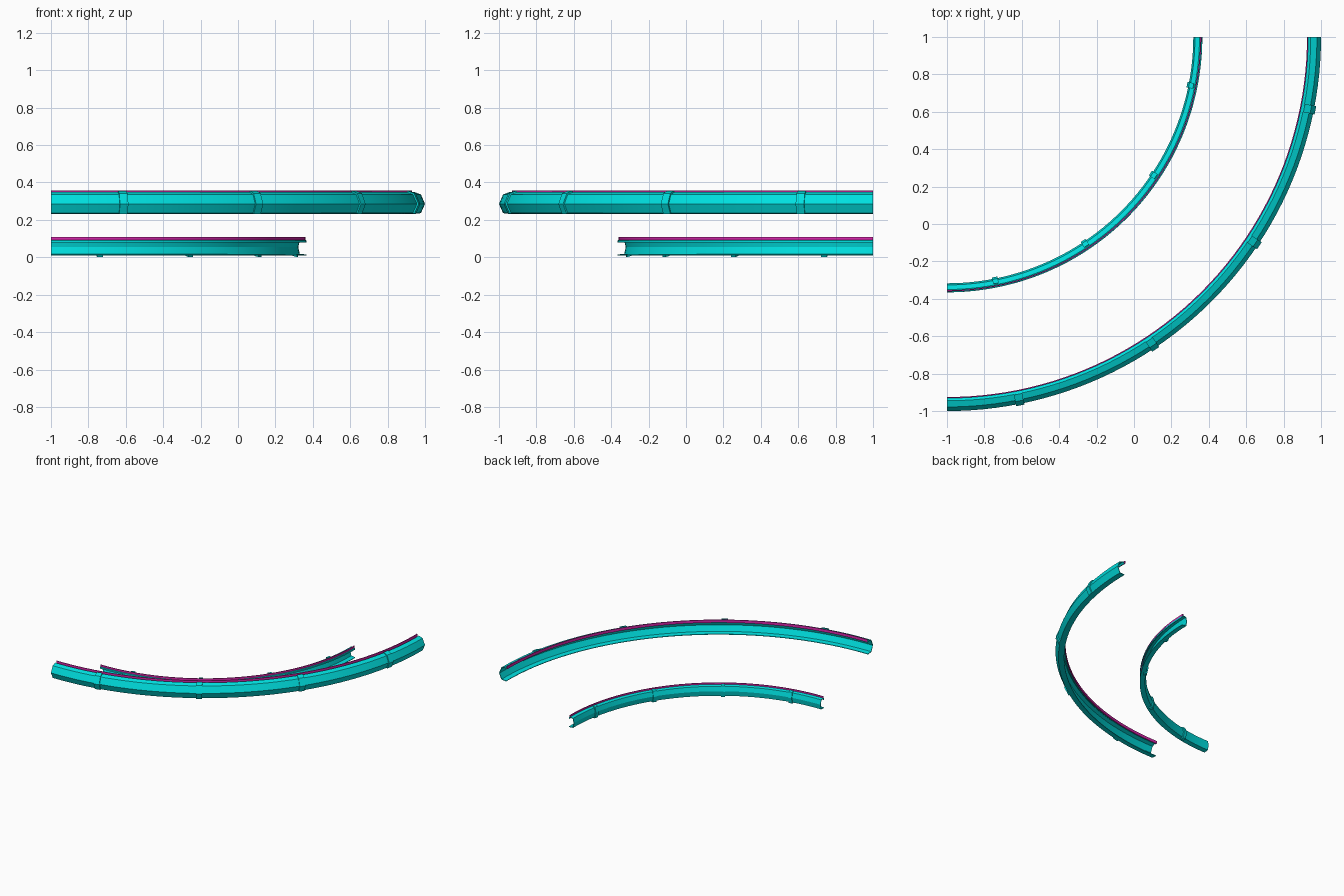
import bpy, bmesh
from math import sin, cos, radians, hypot
from mathutils import Vector

if "Cube" in bpy.data.objects:
    bpy.data.objects.remove(bpy.data.objects["Cube"])

CENTRE = (-1.0, 1.0)          # shared centre of both quarter bends


def material(name, rgb):
    m = bpy.data.materials.new(name)
    m.diffuse_color = (*rgb, 1)
    m.use_nodes = True
    m.node_tree.nodes["Principled BSDF"].inputs["Base Color"].default_value = m.diffuse_color
    return m


TEAL = material("teal", (0.0, 0.75, 0.75))
MAGENTA = material("magenta", (0.7, 0.02, 0.42))


def offset(path, d):
    """Shift an open (r, z) path sideways by d, mitred at corners."""
    pts = [Vector(p) for p in path]
    normals = []
    for a, b in zip(pts, pts[1:]):
        t = (b - a).normalized()
        normals.append(Vector((-t.y, t.x)))
    out = []
    for i, p in enumerate(pts):
        n1, n2 = normals[max(i - 1, 0)], normals[min(i, len(normals) - 1)]
        n = (n1 + n2).normalized()
        out.append(tuple(p + n * d / max(n.dot(n1), 0.5)))
    return out


def sweep(name, path, thickness, a0, a1, steps, mat):
    """Revolve a thickened (r, z) path between two angles in degrees."""
    section = list(path) + offset(path, thickness)[::-1]
    bm = bmesh.new()
    rings = []
    for i in range(steps + 1):
        a = radians(a0 + (a1 - a0) * i / steps)
        rings.append([bm.verts.new((CENTRE[0] + r * cos(a), CENTRE[1] + r * sin(a), z))
                      for r, z in section])
    n, half = len(section), len(path)
    for p, q in zip(rings, rings[1:]):
        for j in range(n):
            k = (j + 1) % n
            bm.faces.new((p[j], p[k], q[k], q[j]))
    for ring in (rings[0], rings[-1]):
        for j in range(half - 1):
            bm.faces.new((ring[j], ring[j + 1], ring[n - 2 - j], ring[n - 1 - j]))
    bmesh.ops.recalc_face_normals(bm, faces=bm.faces[:])
    mesh = bpy.data.meshes.new(name)
    bm.to_mesh(mesh)
    bm.free()
    obj = bpy.data.objects.new(name, mesh)
    bpy.context.collection.objects.link(obj)
    mesh.materials.append(mat)
    bpy.context.view_layer.objects.active = obj
    obj.select_set(True)
    bpy.ops.object.shade_smooth_by_angle(angle=radians(15))
    obj.select_set(False)


def rail(label, path, side, strip, clamp_path):
    # Channel-shaped rail
    sweep(label + "_rail", path, -0.005 * side, -90, 0, 48, TEAL)
    # Coloured strip standing on the top lip
    sweep(label + "_strip", strip, 0.006, -90, 0, 48, MAGENTA)
    # Four clamps wrapped around the back of the channel
    for i in range(4):
        a = -11.25 - 22.5 * i
        sweep(f"{label}_clamp_{i + 1}", clamp_path, 0.008 * side,
              a - 0.65, a + 0.65, 2, TEAL)


# Outer raised rail, open towards the bend centre
outer = [(1.931, 0.335), (1.945, 0.348), (1.978, 0.336), (2.0, 0.285),
         (1.978, 0.236), (1.935, 0.232)]
rail("outer", outer, 1, [(1.931, 0.335), (1.931, 0.358)], outer[1:5])

# Inner low rail, mirrored so it opens away from the bend centre
inner = [(1.365, 0.078), (1.365, 0.09), (1.35, 0.097), (1.326, 0.092),
         (1.317, 0.055), (1.326, 0.014), (1.365, 0.01)]
rail("inner", inner, -1, [(1.36, 0.088), (1.36, 0.108)],
     [(1.345, 0.096)] + inner[3:6] + [(1.345, 0.009)])
